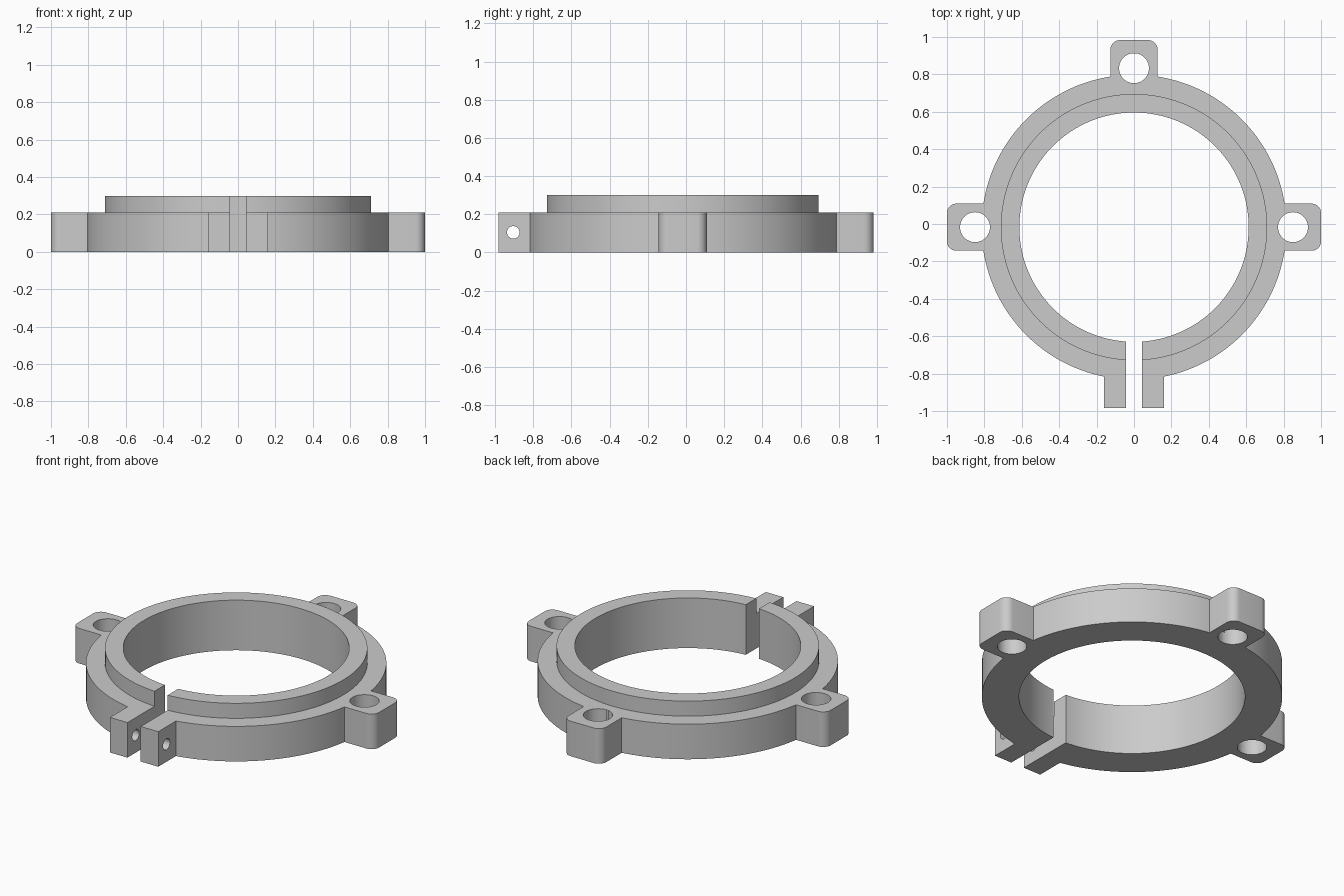
import bpy
import bmesh
import math
from mathutils import Matrix, Vector

CY = -0.017                       # ring axis in y
BASE_H, TOP_H = 0.21, 0.30        # flange and collar heights
R_IN, R_STEP, R_OUT = 0.613, 0.712, 0.815

if "Cube" in bpy.data.objects:
    bpy.data.objects.remove(bpy.data.objects["Cube"], do_unlink=True)

steel = bpy.data.materials.new("plain_grey_metal")
steel.use_nodes = True
GREY = (0.6, 0.6, 0.6, 1)
steel.diffuse_color = GREY
steel.node_tree.nodes["Principled BSDF"].inputs["Base Color"].default_value = GREY


def finish(bm, name):
    bmesh.ops.recalc_face_normals(bm, faces=bm.faces)
    mesh = bpy.data.meshes.new(name)
    bm.to_mesh(mesh)
    bm.free()
    mesh.materials.append(steel)
    ob = bpy.data.objects.new(name, mesh)
    bpy.context.collection.objects.link(ob)
    return ob


def lathe(name, profile, steps):
    """Spin a closed radius/height profile about the ring axis."""
    bm = bmesh.new()
    rings = []
    for i in range(steps):
        a = math.tau * i / steps
        rings.append([bm.verts.new((r * math.cos(a), CY + r * math.sin(a), z))
                      for r, z in profile])
    n = len(profile)
    for i in range(steps):
        p, q = rings[i], rings[(i + 1) % steps]
        for j in range(n):
            k = (j + 1) % n
            bm.faces.new((p[j], q[j], q[k], p[k]))
    return finish(bm, name)


def box(name, lo, hi, round_end=0.0):
    """Box between two corners; round_end rounds the upright edges at far x."""
    lo, hi = Vector(lo), Vector(hi)
    bm = bmesh.new()
    bmesh.ops.create_cube(bm, size=1, matrix=Matrix.Translation((lo + hi) / 2)
                          @ Matrix.Diagonal((*(hi - lo), 1)))
    if round_end:
        edges = [e for e in bm.edges
                 if all(abs(v.co.x - hi.x) < 1e-4 for v in e.verts)
                 and abs(e.verts[0].co.z - e.verts[1].co.z) > 0.1]
        bmesh.ops.bevel(bm, geom=edges, offset=round_end, segments=8,
                        profile=0.5, affect='EDGES')
    return finish(bm, name)


def drill(name, centre, radius, depth, turn=Matrix()):
    bm = bmesh.new()
    bmesh.ops.create_cone(bm, cap_ends=True, segments=48, radius1=radius,
                          radius2=radius, depth=depth,
                          matrix=Matrix.Translation(centre) @ turn)
    return finish(bm, name)


def combine(body, tool, operation):
    mod = body.modifiers.new(tool.name, 'BOOLEAN')
    mod.operation, mod.object, mod.solver = operation, tool, 'EXACT'
    bpy.context.view_layer.objects.active = body
    bpy.ops.object.modifier_apply(modifier=mod.name)
    bpy.data.objects.remove(tool, do_unlink=True)


# Stepped ring: wide flange with a raised inner collar
clamp = lathe("split_clamp_ring", [(R_IN, 0), (R_OUT, 0), (R_OUT, BASE_H),
                                   (R_STEP, BASE_H), (R_STEP, TOP_H), (R_IN, TOP_H)], 160)

# Three rounded mounting lugs: left, back, right
for i in range(3):
    spin = Matrix.Translation((0, CY, 0)) @ Matrix.Rotation(i * math.pi / 2, 4, 'Z')
    lug = box("mounting_lug", (0.74, -0.126, 0), (1, 0.126, BASE_H), 0.05)
    lug.data.transform(spin)
    combine(clamp, lug, 'UNION')

# Clamping ears at the front
combine(clamp, box("clamp_ears", (-0.16, -0.983, 0), (0.16, -0.75, BASE_H)), 'UNION')

# Lug holes, split gap and pinch bolt hole
for i in range(3):
    a = i * math.pi / 2
    hole = drill("lug_hole", (0.85 * math.cos(a), CY + 0.85 * math.sin(a), 0.1), 0.08, 1)
    combine(clamp, hole, 'DIFFERENCE')
combine(clamp, box("split_gap", (-0.044, -1.2, -0.1), (0.044, -0.4, 0.5)), 'DIFFERENCE')
combine(clamp, drill("bolt_hole", (0, -0.905, 0.105), 0.033, 0.6,
                     Matrix.Rotation(math.pi / 2, 4, 'Y')), 'DIFFERENCE')

# Smooth the round walls, keep the machined edges sharp
bpy.ops.object.select_all(action='DESELECT')
clamp.select_set(True)
bpy.context.view_layer.objects.active = clamp
bpy.ops.object.shade_smooth_by_angle(angle=math.radians(30))
